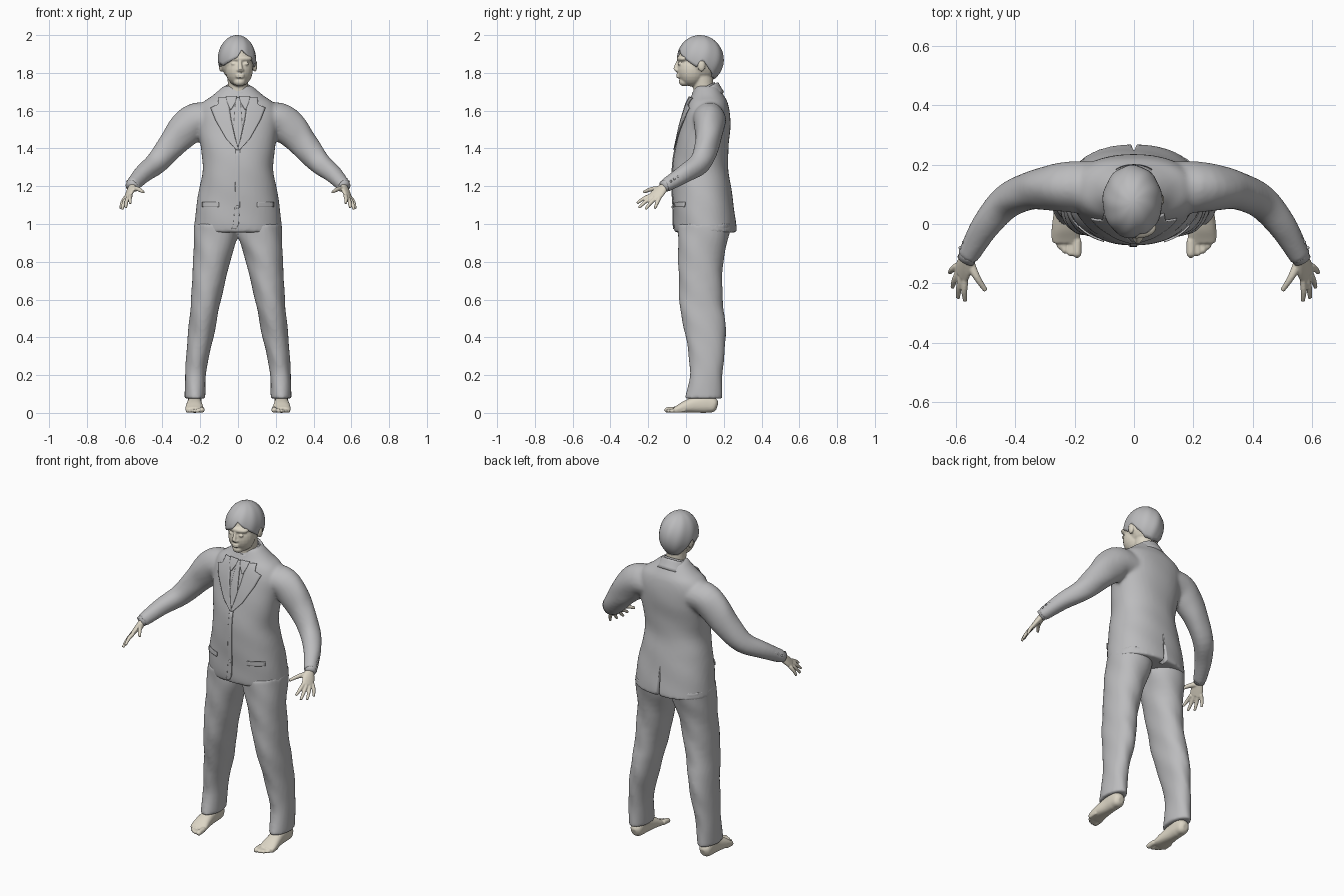
import bpy, bmesh, math
from mathutils import Vector, Matrix

if "Cube" in bpy.data.objects:
    bpy.data.objects.remove(bpy.data.objects["Cube"])


def make_material(name, rgb):
    mat = bpy.data.materials.new(name)
    mat.use_nodes = True
    colour = (*rgb, 1)
    mat.diffuse_color = colour
    mat.node_tree.nodes["Principled BSDF"].inputs["Base Color"].default_value = colour
    return mat


GREY = make_material("cloth grey", (.5, .5, .51))
SKIN = make_material("pale skin", (.72, .67, .56))


def smooth_rows(rows, steps=4):
    """Catmull-Rom interpolation of section rows."""
    out = []
    for i in range(len(rows) - 1):
        a, b, c, d = (rows[min(max(k, 0), len(rows) - 1)] for k in range(i - 1, i + 3))
        for s in range(steps):
            t = s / steps
            out.append([q + .5 * t * (r - p + t * (2*p - 5*q + 4*r - e + t * (3*(q - r) + e - p)))
                        for p, q, r, e in zip(a, b, c, d)])
    return out + [list(rows[-1])]


def loft(bm, rows, side=None, flat=False, power=2, tilt=0, fold=0, sides=32, steps=4):
    """Skin elliptical sections (x, y, z, radius a, radius b) along a path."""
    rows = smooth_rows(rows, steps)
    rings = []
    for i, (x, y, z, ra, rb) in enumerate(rows):
        if flat:
            u, v = Vector((1, 0, 0)), Vector((0, 1, tilt))
        else:
            d = Vector(rows[min(i + 1, len(rows) - 1)][:3]) - Vector(rows[max(i - 1, 0)][:3])
            v = d.cross(Vector(side) if side else d.cross(Vector((0, 0, 1)))).normalized()
            u = v.cross(d).normalized()
        ring = []
        for k in range(sides):
            a = math.tau * k / sides
            c, s = math.cos(a), math.sin(a)
            r = (abs(c)**power + abs(s)**power) ** (-1 / power)
            r *= 1 + fold * math.sin(26 * z + 3 * a) * math.sin(9 * z + a)
            ring.append(bm.verts.new(Vector((x, y, z)) + u * (ra * r * c) + v * (rb * r * s)))
        rings.append(ring)
    for p, q in zip(rings, rings[1:]):
        for k in range(sides):
            n = (k + 1) % sides
            bm.faces.new((p[k], p[n], q[n], q[k]))
    bm.faces.new(rings[0])
    bm.faces.new(rings[-1])


def ellipsoid(bm, centre, radii):
    mat = Matrix.Translation(centre) @ Matrix.Diagonal((*radii, 1))
    bmesh.ops.create_uvsphere(bm, u_segments=24, v_segments=14, radius=1, matrix=mat)


def flip(rows, s):
    return [(s * r[0], *r[1:]) for r in rows]


def finish(bm, name, mat, voxel=0, relax=4):
    """Turn a bmesh into a smooth object, optionally fused into one skin."""
    bmesh.ops.recalc_face_normals(bm, faces=bm.faces)
    for f in bm.faces:
        f.smooth = True
    mesh = bpy.data.meshes.new(name)
    bm.to_mesh(mesh)
    bm.free()
    mesh.materials.append(mat)
    ob = bpy.data.objects.new(name, mesh)
    bpy.context.collection.objects.link(ob)
    if voxel:
        m = ob.modifiers.new("fuse", 'REMESH')
        m.mode, m.voxel_size, m.use_smooth_shade = 'VOXEL', voxel, True
        m = ob.modifiers.new("relax", 'SMOOTH')
        m.factor, m.iterations = .5, relax
    return ob


# Jacket: body and sleeves fused together
torso = [(0, .105, .955, .235, .163), (0, .1, 1.0, .23, .165), (0, .092, 1.1, .219, .161),
         (0, .083, 1.2, .202, .155), (0, .076, 1.3, .187, .146), (0, .084, 1.4, .196, .141),
         (0, .1, 1.5, .21, .135), (0, .11, 1.58, .215, .123), (0, .115, 1.64, .19, .106),
         (0, .115, 1.68, .135, .085), (0, .11, 1.73, .076, .06)]
sleeve = [(.1, .12, 1.55, .09, .08), (.21, .125, 1.552, .085, .092), (.28, .122, 1.5, .075, .094),
          (.35, .112, 1.42, .064, .077), (.43, .075, 1.325, .058, .06), (.5, -.005, 1.268, .05, .048),
          (.55, -.09, 1.215, .039, .039), (.562, -.112, 1.203, .037, .037)]
bm = bmesh.new()
loft(bm, torso, flat=True, power=2.25, fold=.012, sides=48)
for s in (1, -1):
    loft(bm, flip(sleeve, s), fold=.03)
jacket = finish(bm, "jacket", GREY, .01, 5)

# Back vent cut into the jacket hem
bm = bmesh.new()
tri = [bm.verts.new(p) for p in ((-.016, .225, .9), (.016, .225, .9), (0, .225, 1.13))]
ext = bmesh.ops.extrude_face_region(bm, geom=[bm.faces.new(tri)])
bmesh.ops.translate(bm, vec=(0, .1, 0), verts=[v for v in ext["geom"] if isinstance(v, bmesh.types.BMVert)])
cutter = finish(bm, "vent_cutter", GREY)
cutter.hide_render = cutter.hide_viewport = True
m = jacket.modifiers.new("vent", 'BOOLEAN')
m.object, m.operation, m.solver = cutter, 'DIFFERENCE', 'EXACT'


def patch(name, rows, lift, sign=1, across=8):
    """Thin cloth plate laid on the jacket front; rows are (z, x start, x end)."""
    bm = bmesh.new()
    grid = []
    for i in range(len(rows) - 1):
        last = i == len(rows) - 2
        for k in range(7 if last else 6):
            z, a, b = (p + (q - p) * k / 6 for p, q in zip(rows[i], rows[i + 1]))
            grid.append([bm.verts.new((sign * (a + (b - a) * j / across), -.4, z)) for j in range(across + 1)])
    for p, q in zip(grid, grid[1:]):
        for j in range(across):
            bm.faces.new((p[j], p[j + 1], q[j + 1], q[j]))
    ob = finish(bm, name, GREY)
    m = ob.modifiers.new("lay", 'SHRINKWRAP')
    m.target, m.wrap_method, m.offset = jacket, 'PROJECT', lift
    m.use_project_y, m.use_negative_direction, m.use_positive_direction = True, False, True
    m.wrap_mode = 'ABOVE_SURFACE'
    m = ob.modifiers.new("thickness", 'SOLIDIFY')
    m.thickness, m.offset = .006, 0


# Shirt front, tie, collar points, lapels, front edge and pocket flaps
patch("shirt_front", [(1.66, -.055, .055), (1.55, -.035, .035), (1.4, -.002, .002)], .001)
patch("tie", [(1.665, -.022, .022), (1.63, -.014, .014), (1.5, -.024, .024), (1.41, -.004, .004)], .006)
patch("front_edge", [(1.41, -.012, .01), (1.1, -.016, .01), (1.0, -.024, .004), (.975, -.034, -.01)], .002)
for s, side in ((1, "left"), (-1, "right")):
    patch(side + "_collar_point", [(1.67, .006, .062), (1.64, .014, .056), (1.605, .034, .042)], .008, s)
    patch(side + "_lapel", [(1.665, .056, .1), (1.63, .048, .105), (1.612, .045, .142),
                            (1.55, .036, .118), (1.45, .014, .062), (1.39, -.004, .008)], .006, s)
    patch(side + "_pocket_flap", [(1.115, .1, .185), (1.09, .1, .185)], .003, s)

# Buttons on the front and cuffs
bm = bmesh.new()
for z in (1.24, 1.09):
    ellipsoid(bm, (-.003, -.072, z), (.009, .005, .009))
for s in (1, -1):
    for k in range(3):
        ellipsoid(bm, (s * (.586 - .011 * k), -.08 + .018 * k, 1.226 + .012 * k), (.006, .006, .006))
finish(bm, "buttons", GREY)

# Standing collars of jacket and shirt, and shirt cuffs
bm = bmesh.new()
loft(bm, [(0, .105, 1.65, .11, .097), (0, .102, 1.69, .09, .08), (0, .1, 1.712, .08, .072),
          (0, .1, 1.712, .07, .063), (0, .1, 1.66, .07, .063)], flat=True, tilt=.5, steps=2)
finish(bm, "jacket_collar", GREY)
bm = bmesh.new()
loft(bm, [(0, .093, 1.65, .072, .066), (0, .093, 1.724, .064, .06),
          (0, .093, 1.724, .058, .055), (0, .093, 1.66, .058, .055)], flat=True, tilt=.45, steps=1)
finish(bm, "shirt_collar", GREY)
bm = bmesh.new()
for s in (1, -1):
    loft(bm, flip([(.55, -.09, 1.215, .031, .031), (.567, -.121, 1.197, .031, .031)], s), steps=1)
finish(bm, "shirt_cuffs", GREY)

# Trousers
leg = [(.115, .1, 1.0, .116, .14), (.118, .092, .93, .118, .132), (.14, .078, .8, .097, .12),
       (.169, .079, .6, .08, .114), (.184, .092, .5, .074, .114), (.198, .105, .4, .068, .107),
       (.214, .108, .3, .06, .095), (.225, .107, .2, .056, .085), (.228, .093, .075, .054, .099)]
bm = bmesh.new()
for s in (1, -1):
    loft(bm, flip(leg, s), flat=True, power=2.15, fold=.03)
finish(bm, "trousers", GREY, .01, 4)

# Hands
palm = [(.548, -.092, 1.214, .026, .02), (.56, -.115, 1.195, .027, .019),
        (.573, -.145, 1.167, .036, .016), (.584, -.17, 1.142, .036, .012)]
fingers = [((.569, -.19, 1.15), (.57, -.26, 1.11)), ((.58, -.175, 1.145), (.594, -.25, 1.086)),
           ((.589, -.157, 1.14), (.613, -.215, 1.078)), ((.597, -.14, 1.139), (.622, -.165, 1.082))]
for s, side in ((1, "left"), (-1, "right")):
    bm = bmesh.new()
    loft(bm, flip(palm, s), side=(.46 * s, .84, -.25))
    for base, tip in fingers:
        mid = (Vector(base) + Vector(tip)) / 2 + Vector((.003, 0, .004))
        loft(bm, flip([(*base, .011, .011), (*mid, .0105, .01), (*tip, .007, .007)], s), sides=12)
    loft(bm, flip([(.555, -.13, 1.185, .017, .016), (.53, -.18, 1.185, .012, .012),
                   (.5, -.225, 1.168, .008, .008)], s), sides=12)
    finish(bm, side + "_hand", SKIN, .004, 2)

# Feet
sole = [(.23, .165, .033, .015, .02), (.23, .15, .038, .033, .037), (.23, .11, .05, .037, .05),
        (.23, .06, .045, .038, .045), (.231, 0, .033, .045, .033), (.23, -.04, .021, .049, .021),
        (.229, -.062, .015, .045, .014)]
toes = [(.192, -.108, .015), (.215, -.104, .011), (.234, -.095, .0105), (.251, -.08, .01), (.266, -.06, .0095)]
for s, side in ((1, "left"), (-1, "right")):
    bm = bmesh.new()
    loft(bm, flip(sole, s), power=2.4)
    loft(bm, flip([(.228, .11, .04, .034, .042), (.228, .108, .14, .034, .04)], s), flat=True)
    for x, tip, r in toes:
        loft(bm, flip([(x, tip + .055, r + .004, r, r), (x, tip + .006, r, r, r), (x, tip, r, r * .6, r * .6)], s), sides=12)
    finish(bm, side + "_foot", SKIN, .005, 2)

# Head, neck, nose, lips and ears
bm = bmesh.new()
ellipsoid(bm, (-.003, .075, 1.87), (.09, .114, .118))
ellipsoid(bm, (.006, .03, 1.818), (.073, .078, .09))
ellipsoid(bm, (.008, -.01, 1.753), (.032, .028, .024))
ellipsoid(bm, (.01, -.012, 1.875), (.066, .037, .022))
loft(bm, [(0, .098, 1.64, .056, .056), (0, .092, 1.72, .053, .054), (0, .085, 1.8, .058, .058)], flat=True)
loft(bm, [(.01, -.04, 1.865, .007, .008), (.012, -.05, 1.84, .009, .01), (.013, -.058, 1.817, .013, .01)])
ellipsoid(bm, (.013, -.048, 1.814), (.02, .012, .009))
for z in (1.789, 1.778):
    ellipsoid(bm, (.011, -.042, z), (.023, .01, .006))
for s in (1, -1):
    ellipsoid(bm, (s * .09, .082, 1.838), (.012, .02, .032))
    ellipsoid(bm, (.011 + s * .032, -.034, 1.848), (.016, .01, .007))
finish(bm, "head", SKIN, .005, 2)

# Hair: cap following a hairline given as (azimuth, height), with a swept fringe
hairline = [(-180, 1.765), (-140, 1.775), (-115, 1.82), (-97, 1.868), (-82, 1.83), (-68, 1.85),
            (-50, 1.838), (-25, 1.86), (0, 1.88), (16, 1.925), (35, 1.895), (60, 1.86),
            (80, 1.83), (97, 1.868), (115, 1.82), (140, 1.775), (180, 1.765)]


def hair_height(deg):
    for (a, p), (b, q) in zip(hairline, hairline[1:]):
        if a <= deg <= b:
            return p + (q - p) * (deg - a) / (b - a)


bm = bmesh.new()
crown = bm.verts.new((-.005, .075, 2.0))
columns = []
for k in range(72):
    deg = k * 5 - 180
    a = math.radians(deg)
    end = math.acos((hair_height(deg) - 1.87) / .13)
    column = []
    for j in range(1, 15):
        t = end * j / 14
        r = math.sin(t) * (1 + .012 * math.sin(9 * a + 3 * t))
        column.append(bm.verts.new((-.005 + .101 * r * math.sin(a), .075 - .124 * r * math.cos(a), 1.87 + .13 * math.cos(t))))
    columns.append(column)
for p, q in zip(columns, columns[1:] + columns[:1]):
    bm.faces.new((crown, p[0], q[0]))
    for j in range(13):
        bm.faces.new((p[j], p[j + 1], q[j + 1], q[j]))
hair = finish(bm, "hair", GREY)
m = hair.modifiers.new("thickness", 'SOLIDIFY')
m.thickness, m.offset = .014, -1
